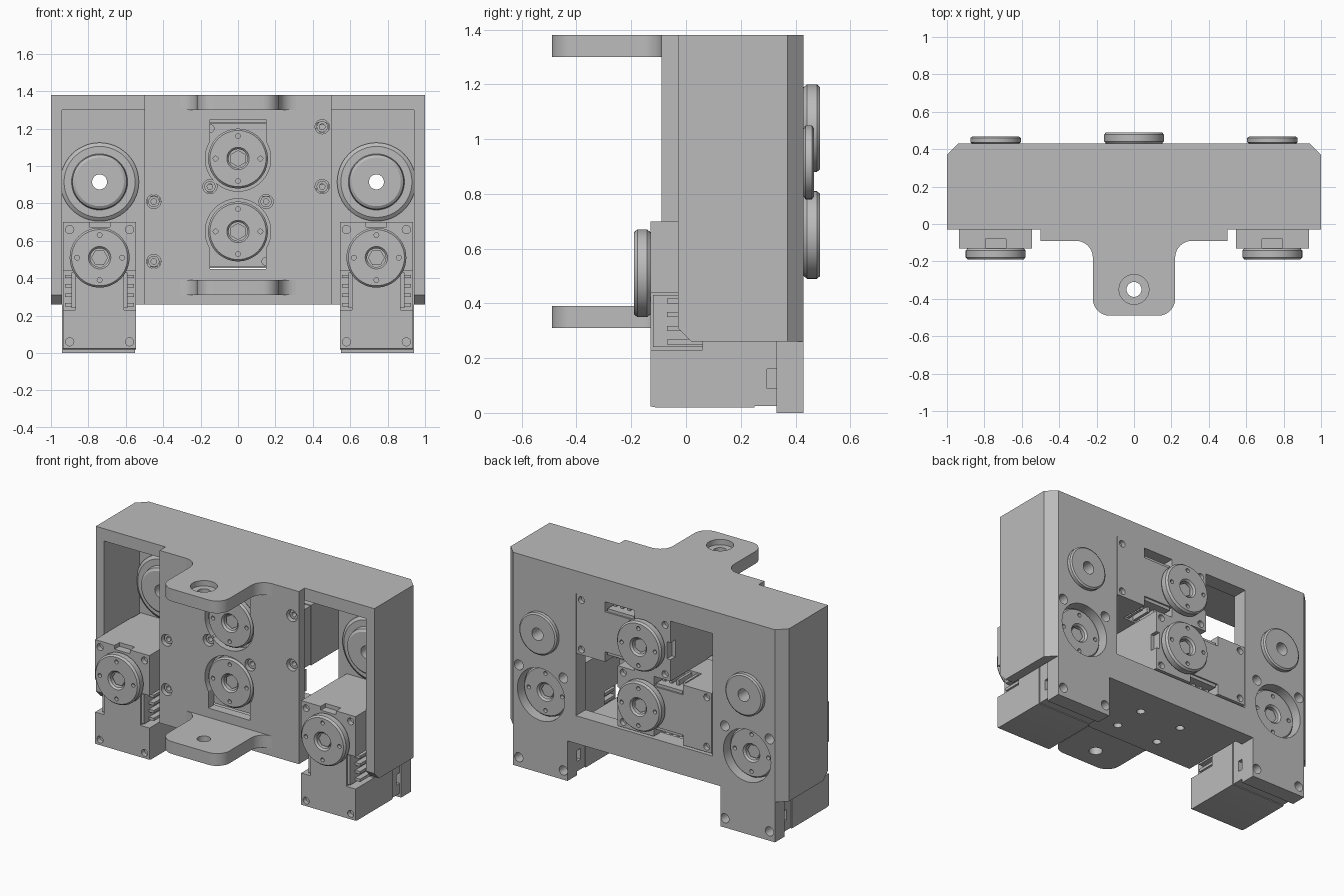
import bpy, bmesh, math
from mathutils import Matrix, Vector

old = bpy.data.objects.get("Cube")
if old:
    bpy.data.objects.remove(old, do_unlink=True)

grey = bpy.data.materials.new("plain grey")
grey.use_nodes = True
COLOUR = (0.5, 0.5, 0.5, 1)
grey.diffuse_color = COLOUR
grey.node_tree.nodes["Principled BSDF"].inputs["Base Color"].default_value = COLOUR
made = []


def finish(name, bm):
    bmesh.ops.recalc_face_normals(bm, faces=bm.faces)
    mesh = bpy.data.meshes.new(name)
    bm.to_mesh(mesh)
    bm.free()
    mesh.materials.append(grey)
    ob = bpy.data.objects.new(name, mesh)
    bpy.context.collection.objects.link(ob)
    made.append(ob)
    return ob


def box(name, x, y, z):
    """Block from three (low, high) ranges."""
    bm = bmesh.new()
    bmesh.ops.create_cube(bm, size=1)
    for v in bm.verts:
        v.co = [(r[0] + r[1]) / 2 + c * (r[1] - r[0]) for r, c in zip((x, y, z), v.co)]
    return finish(name, bm)


def prism(name, outline, axis, lo, hi):
    """Extrude a 2D outline along x, y or z."""
    def place(a, b, t):
        return {"x": (t, a, b), "y": (a, t, b), "z": (a, b, t)}[axis]
    bm = bmesh.new()
    face = bm.faces.new([bm.verts.new(place(a, b, lo)) for a, b in outline])
    new = bmesh.ops.extrude_face_region(bm, geom=[face])["geom"]
    shift = Vector(place(0, 0, hi - lo))
    bmesh.ops.translate(bm, vec=shift, verts=[g for g in new if isinstance(g, bmesh.types.BMVert)])
    return finish(name, bm)


def arc(cx, cy, r, start, end, n=8):
    angles = [math.radians(start + (end - start) * i / n) for i in range(n + 1)]
    return [(cx + r * math.cos(a), cy + r * math.sin(a)) for a in angles]


def rod(name, a, b, r, lo, hi, axis="y", sides=32):
    return prism(name, arc(a, b, r, 0, 360, sides)[:-1], axis, lo, hi)


def ring(name, profile, cx=0, cz=0, n=48):
    """Turn a closed (radius, y) profile about an axis along y."""
    bm = bmesh.new()
    rows = []
    for i in range(n):
        a = math.tau * i / n
        rows.append([bm.verts.new((cx + r * math.cos(a), y, cz + r * math.sin(a)))
                     for r, y in profile])
    m = len(profile)
    for i in range(n):
        p, q = rows[i], rows[(i + 1) % n]
        for j in range(m):
            k = (j + 1) % m
            bm.faces.new((p[j], p[k], q[k], q[j]))
    return finish(name, bm)


def cut(ob, cutters):
    for c in cutters:
        mod = ob.modifiers.new("cut", "BOOLEAN")
        mod.operation, mod.solver, mod.object = "DIFFERENCE", "EXACT", c
        with bpy.context.temp_override(object=ob, active_object=ob):
            bpy.ops.object.modifier_apply(modifier=mod.name)
        made.remove(c)
        bpy.data.objects.remove(c, do_unlink=True)
    return ob


SIDES = (-1, 1)
AXIS_X, AXIS_Z = 0.74, 0.51
UPPER_Z, LOWER_Z = 1.04, 0.65
CORNERS = [(x, z) for x in (-0.16, 0.16) for z in (0.15, -0.45)]

# Housing: shell with chamfered back corners, hollow from the front
shell = prism("housing_shell", [(-1, -0.03), (1, -0.03), (1, 0.37), (0.94, 0.43),
                                (-0.94, 0.43), (-1, 0.37)], "z", 0.26, 1.38)
cutters = [box("c", (-0.94, 0.94), (-0.2, 0.33), (0.1, 1.3)),
           box("c", (-0.49, 0.49), (0.2, 0.6), (0.44, 1.235)),
           prism("c", [(-0.1, 0.2), (0.03, 0.25), (-0.04, 0.32), (-0.1, 0.32)], "x", -1.1, 1.1)]
for s in SIDES:
    cutters.append(rod("c", s * AXIS_X, AXIS_Z, 0.17, 0.2, 0.6, sides=48))
    cutters.append(rod("c", s * AXIS_X, 0.915, 0.095, 0.2, 0.6))
    cutters += [rod("c", s * AXIS_X + x, AXIS_Z + z, 0.032, 0.2, 0.6, sides=20)
                for x, z in CORNERS if z > 0]
cut(shell, cutters)

# Feet below the back wall
for s in SIDES:
    foot = box("back_foot", sorted((s * 0.55, s * 0.94)), (0.33, 0.43), (0, 0.26))
    cut(foot, [rod("c", s * AXIS_X + x, AXIS_Z + z, 0.03, 0.36, 0.6, sides=20)
               for x, z in CORNERS if z < 0])

# Bottom plate with four screw holes
floor = box("bottom_plate", (-0.5, 0.5), (-0.03, 0.33), (0.26, 0.39))
cut(floor, [rod("c", x, y, 0.025, 0.2, 0.33, "z", 20) for x in (-0.15, 0.15) for y in (0.03, 0.24)])

# Front plate with openings for the two middle motors
plate = box("front_plate", (-0.5, 0.5), (-0.09, -0.03), (0.26, 1.38))
screws = [(0.45, 1.21), (0.45, 0.89), (-0.15, 0.89), (-0.45, 0.81), (0.15, 0.81), (-0.45, 0.49)]
cut(plate, [rod("c", 0, UPPER_Z, 0.175, -0.2, 0.1, sides=48),
            rod("c", 0, LOWER_Z, 0.175, -0.2, 0.1, sides=48),
            box("c", (-0.15, 0.15), (-0.2, 0.1), (UPPER_Z, 1.25)),
            box("c", (-0.15, 0.15), (-0.2, 0.1), (0.45, LOWER_Z))]
    + [rod("c", x, z, 0.038, -0.2, 0.1, sides=20) for x, z in screws])
for x, z in screws:
    ring("plate_screw", [(0.015, -0.07), (0.03, -0.07), (0.03, -0.03), (0.015, -0.03)], x, z, 16)

# Mounting lugs with filleted roots
half = [(0.31, -0.05)] + arc(0.31, -0.18, 0.09, 90, 180) + arc(0.13, -0.4, 0.09, 0, -90)
outline = half + [(-x, y) for x, y in reversed(half)]
top_lug = prism("top_lug", outline, "z", 1.3, 1.38)
cut(top_lug, [rod("c", 0, -0.35, 0.04, 1.2, 1.5, "z"), rod("c", 0, -0.35, 0.08, 1.345, 1.5, "z")])
low_lug = prism("bottom_lug", outline, "z", 0.31, 0.39)
cut(low_lug, [rod("c", 0, -0.35, 0.04, 0.2, 0.5, "z")])

# Idler wheels turning in the back wall
for s in SIDES:
    ring("idler_wheel", [(0.04, 0.26), (0.13, 0.26), (0.145, 0.27), (0.15, 0.3), (0.19, 0.3),
                         (0.21, 0.315), (0.21, 0.33), (0.095, 0.33), (0.095, 0.43), (0.125, 0.43),
                         (0.135, 0.437), (0.135, 0.46), (0.125, 0.467), (0.04, 0.467)],
         s * AXIS_X, 0.915)

# Motor, modelled once: output disc at the origin facing -y, body running back and down
first = len(made)
case = box("motor_case", (-0.195, 0.195), (0, 0.38), (-0.49, 0.19))
cutters = [box("c", (-0.055, 0.055), (-0.1, 0.05), (0.165, 0.3)),
           prism("c", [(-0.1, -0.6), (0.02, -0.6), (0.02, -0.49), (-0.1, -0.465)], "x", -0.3, 0.3)]
for s in SIDES:
    cutters.append(box("c", sorted((s * 0.13, s * 0.3)), (-0.1, 0.19), (-0.28, -0.07)))
cutters += [rod("c", x, z, 0.022, -0.1, 0.03, sides=16) for x, z in CORNERS]
cut(case, cutters)
cap = box("motor_back_cap", (-0.19, 0.19), (0.38, 0.46), (-0.485, 0.19))
cut(cap, [box("c", sorted((s * 0.16, s * 0.3)), (0.425, 0.5), (-0.42, -0.35)) for s in SIDES]
    + [rod("c", x, z, 0.022, 0.44, 0.6, sides=16) for x, z in CORNERS])
for s in SIDES:
    box("cable_socket", sorted((s * 0.13, s * 0.15)), (0.01, 0.19), (-0.27, -0.08))
    for i in range(4):
        z = -0.26 + i * 0.05
        box("socket_rib", sorted((s * 0.15, s * 0.185)), (0.06, 0.19), (z, z + 0.018))


def disc(name, near, far):
    """Bevelled coupling disc; near touches the motor, far is the outer face."""
    step = math.copysign(0.012, far - near)
    ob = ring(name, [(0.05, near), (0.15, near), (0.16, near + step), (0.16, far - step),
                     (0.15, far), (0.06, far), (0.05, far - step)])
    lo, hi = sorted((far - 2 * step, far + step))
    cut(ob, [rod("c", 0.12 * math.cos(a), 0.12 * math.sin(a), 0.013, lo, hi, sides=12)
             for a in (0, math.pi / 2, math.pi, 1.5 * math.pi)])
    lo, hi = sorted((near, far - 2 * step))
    rod(name + "_screw", 0, 0, 0.045, lo, hi, sides=6)


disc("output_disc", 0, -0.06)
disc("rear_disc", 0.46, 0.515)
motor = made[first:]

# Place the four motors: two upright at the sides, two lying in the middle
turn = Matrix.Rotation(math.pi, 4, "Z")
places = [Matrix.Translation((s * AXIS_X, -0.13, AXIS_Z)) for s in SIDES]
for z, angle in ((UPPER_Z, math.pi / 2), (LOWER_Z, -math.pi / 2)):
    places.append(Matrix.Translation((0, 0.43, z)) @ turn @ Matrix.Rotation(angle, 4, "Y"))
for place in places[1:]:
    for part in motor:
        twin = part.copy()
        bpy.context.collection.objects.link(twin)
        twin.matrix_world = place
for part in motor:
    part.matrix_world = places[0]

# Smooth the round surfaces, keep edges sharp
bpy.ops.object.select_all(action="DESELECT")
for ob in made:
    ob.select_set(True)
bpy.context.view_layer.objects.active = made[0]
bpy.ops.object.shade_smooth_by_angle(angle=math.radians(30))
